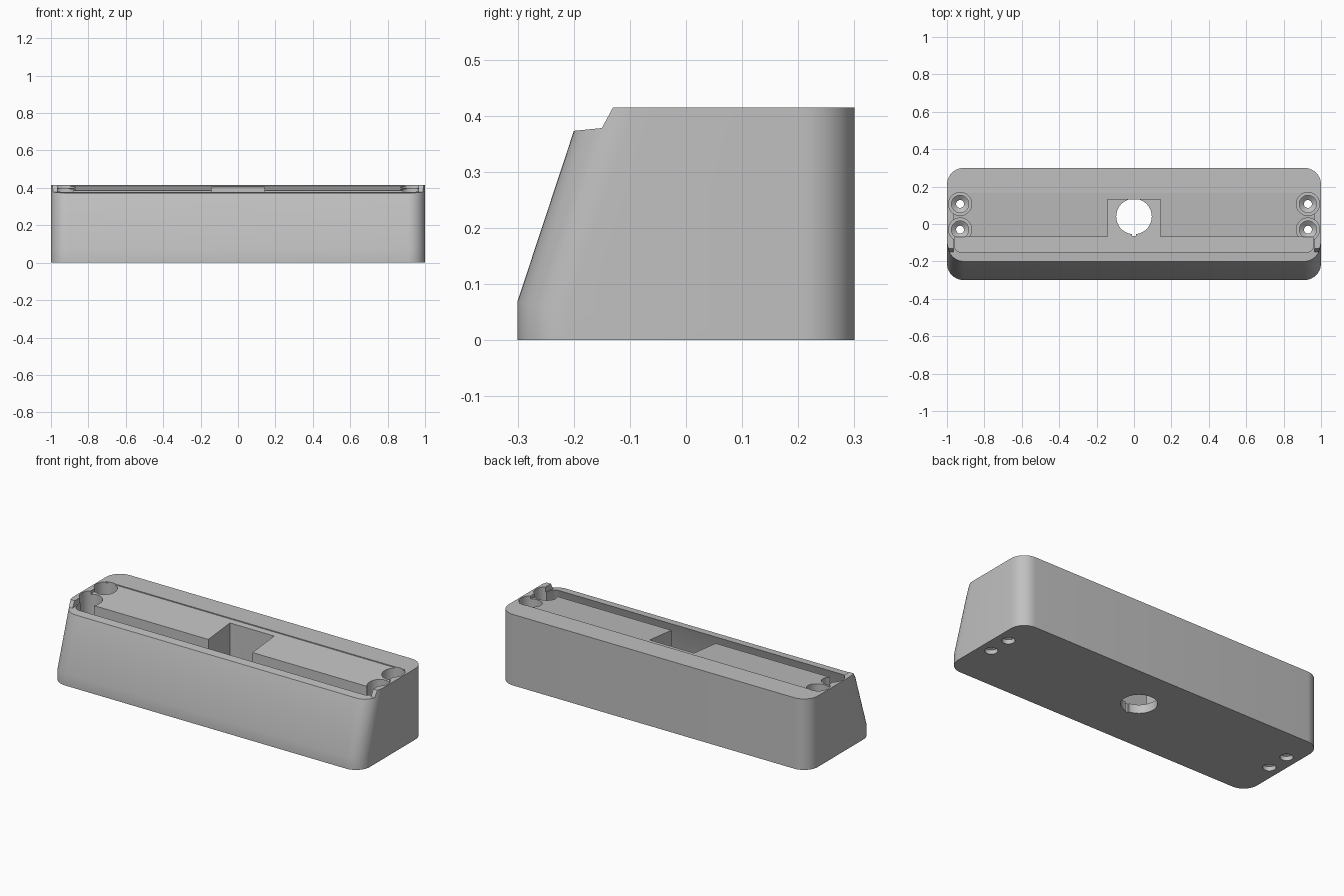
import bpy, bmesh, math

cube = bpy.data.objects.get("Cube")
if cube:
    bpy.data.objects.remove(cube, do_unlink=True)

GREY = (0.53, 0.53, 0.53, 1)
mat = bpy.data.materials.new("light_grey_plastic")
mat.use_nodes = True
mat.diffuse_color = GREY
mat.node_tree.nodes["Principled BSDF"].inputs["Base Color"].default_value = GREY

FLOOR = 0.05


def make_object(name, bm):
    bmesh.ops.recalc_face_normals(bm, faces=bm.faces)
    mesh = bpy.data.meshes.new(name)
    bm.to_mesh(mesh)
    bm.free()
    obj = bpy.data.objects.new(name, mesh)
    bpy.context.collection.objects.link(obj)
    mesh.materials.append(mat)
    return obj


def extrude_profile(name, profile, half_width, radius=0, rounded=None):
    """Extrude a (y, z) profile along x; round the end edges picked by a rule."""
    bm = bmesh.new()
    face = bm.faces.new([bm.verts.new((-half_width, y, z)) for y, z in profile])
    grown = bmesh.ops.extrude_face_region(bm, geom=[face])["geom"]
    moved = [v for v in grown if isinstance(v, bmesh.types.BMVert)]
    bmesh.ops.translate(bm, verts=moved, vec=(2 * half_width, 0, 0))
    if radius:
        edges = [e for e in bm.edges
                 if abs(e.verts[0].co.x - e.verts[1].co.x) < 1e-5
                 and abs(e.verts[0].co.z - e.verts[1].co.z) > 0.01
                 and rounded(e)]
        bmesh.ops.bevel(bm, geom=edges, offset=radius, segments=10,
                        profile=0.5, affect='EDGES')
    return make_object(name, bm)


def lathe(name, profile, x, y, sides=40):
    """Closed solid of revolution from (radius, z) rings."""
    bm = bmesh.new()
    rings = []
    for r, z in profile:
        rings.append([bm.verts.new((x + r * math.cos(math.tau * i / sides),
                                    y + r * math.sin(math.tau * i / sides), z))
                      for i in range(sides)])
    for a, b in zip(rings, rings[1:]):
        for i in range(sides):
            j = (i + 1) % sides
            bm.faces.new((a[i], a[j], b[j], b[i]))
    bm.faces.new(rings[0])
    bm.faces.new(rings[-1])
    return make_object(name, bm)


def cut(target, cutter):
    cutter.hide_render = True
    mod = target.modifiers.new("cut", 'BOOLEAN')
    mod.operation = 'DIFFERENCE'
    mod.solver = 'EXACT'
    mod.object = cutter
    bpy.context.view_layer.objects.active = target
    bpy.ops.object.modifier_apply(modifier=mod.name)
    bpy.data.objects.remove(cutter, do_unlink=True)


def box_profile(y0, y1, z0, z1):
    return [(y0, z0), (y1, z0), (y1, z1), (y0, z1)]


def ledge_z(y):
    return 0.393 + 0.1 * y


# Case body with leaning front and rounded corners
body = extrude_profile(
    "case_body",
    [(-0.3, 0), (0.3, 0), (0.3, 0.415), (-0.186, 0.415), (-0.3, 0.07)],
    1.0, 0.09, lambda e: True)

# Front lip across the full width
cut(body, extrude_profile(
    "lip_cutter",
    [(-0.4, ledge_z(-0.4)), (-0.15, ledge_z(-0.15)), (-0.13, 0.415),
     (-0.084, 0.5), (-0.4, 0.5)], 1.2))

# Shallow sloping recess between the side walls
cut(body, extrude_profile(
    "recess_cutter",
    [(-0.16, ledge_z(-0.16)), (0.165, ledge_z(0.165)), (0.165, 0.5), (-0.16, 0.5)],
    0.965))

# Deep front channel, following the lean of the front wall
cut(body, extrude_profile(
    "channel_cutter",
    [(-0.07, FLOOR), (-0.25, FLOOR), (-0.25, 0.075), (-0.15, 0.378),
     (-0.11, 0.5), (-0.07, 0.5)],
    0.96, 0.035, lambda e: all(v.co.y < -0.1 for v in e.verts)))

# Central connector bay
cut(body, extrude_profile("bay_cutter", box_profile(-0.1, 0.13, FLOOR, 0.5), 0.143))

# Keyed cable hole through the floor
cut(body, lathe("cable_hole_cutter", [(0.095, -0.1), (0.095, 0.06)], 0, 0.04, 64))
cut(body, extrude_profile("key_cutter", box_profile(-0.063, 0, -0.1, 0.1), 0.012))

# Four stepped screw wells
for x in (-0.93, 0.93):
    for y in (-0.03, 0.107):
        cut(body, lathe("screw_well_cutter",
                        [(0.034, -0.1), (0.034, 0.025), (0.021, 0.03), (0.021, 0.06),
                         (0.046, 0.08), (0.046, 0.12), (0.062, 0.12), (0.062, 0.5)],
                        x, y))

bpy.ops.object.select_all(action='DESELECT')
body.select_set(True)
bpy.context.view_layer.objects.active = body
bpy.ops.object.shade_smooth_by_angle(angle=math.radians(25))
